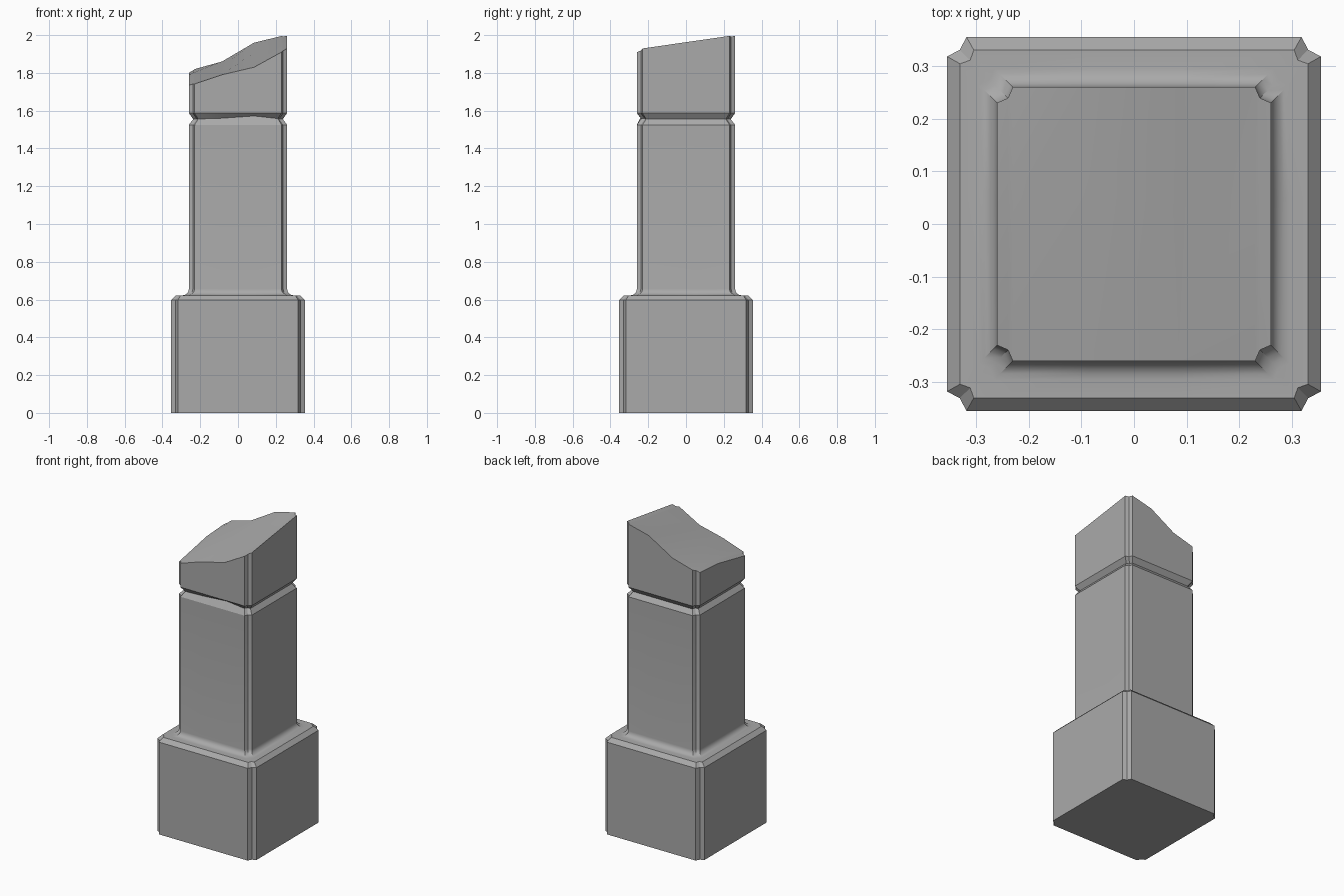
import bpy, bmesh, math

cube = bpy.data.objects.get("Cube")
if cube:
    bpy.data.objects.remove(cube)

stone = bpy.data.materials.new("grey stone")
stone.use_nodes = True
GREY = (0.4, 0.4, 0.4, 1)
stone.diffuse_color = GREY
stone.node_tree.nodes["Principled BSDF"].inputs["Base Color"].default_value = GREY


def interp(points, x):
    """Straight-line interpolation through (x, z) points."""
    for (x0, z0), (x1, z1) in zip(points, points[1:]):
        if x <= x1:
            return z0 + (z1 - z0) * (x - x0) / (x1 - x0)
    return points[-1][1]


# Broken top edge along the front and along the back
FRONT_TOP = [(-0.26, 1.73), (-0.22, 1.745), (-0.085, 1.79), (0.085, 1.83), (0.23, 1.91), (0.26, 1.925)]
BACK_TOP = [(-0.26, 1.805), (-0.22, 1.825), (-0.085, 1.86), (0.085, 1.96), (0.23, 1.995), (0.26, 2.0)]
# Crack line in the bottom of the front groove
CRACK = [(-0.24, 1.555), (-0.085, 1.56), (0.085, 1.572), (0.24, 1.555)]


def broken_top(x, y):
    t = (y + 0.26) / 0.52
    return interp(FRONT_TOP, x) * (1 - t) + interp(BACK_TOP, x) * t


def crack(x, y):
    return interp(CRACK, x) if y < 0 else 1.555


def ring(bm, r, cut, height):
    """Square ring with notched corners; two points (front, back) per column."""
    mid = r - cut / 2 - 0.006
    right = [(0.085, r), (r - cut, r), (mid, mid), (r, r - cut)]
    half = [(-x, y) for x, y in reversed(right)] + right
    outline = [(x, -y) for x, y in half] + half[::-1]
    return [bm.verts.new((x, y, height(x, y) if callable(height) else height))
            for x, y in outline]


def cap(bm, loop):
    n = len(loop)
    for i in range(n // 2 - 1):
        bm.faces.new((loop[i], loop[i + 1], loop[n - 2 - i], loop[n - 1 - i]))


# Plinth with a bevelled rim
levels = [(0.355, 0.037, 0), (0.355, 0.037, 0.597), (0.33, 0.026, 0.622)]
# Curved foot of the shaft
for i in range(6):
    a = math.radians(90 * i / 5)
    levels.append((0.295 - 0.035 * math.sin(a), 0.03, 0.657 - 0.035 * math.cos(a)))
# Shaft, groove and broken head
levels += [(0.26, 0.03, 1.525), (0.237, 0.026, crack), (0.26, 0.03, 1.587), (0.26, 0.03, broken_top)]

bm = bmesh.new()
loops = [ring(bm, *level) for level in levels]
for low, high in zip(loops, loops[1:]):
    for i in range(len(low)):
        j = (i + 1) % len(low)
        bm.faces.new((low[i], low[j], high[j], high[i]))
cap(bm, loops[-1])
cap(bm, loops[0])

# Slight hump across the low side of the break
cut = bmesh.ops.bisect_plane(bm, geom=bm.verts[:] + bm.edges[:] + bm.faces[:],
                             plane_co=(0, 0.05, 0), plane_no=(0, 1, 0))
for v in cut["geom_cut"]:
    if isinstance(v, bmesh.types.BMVert) and v.co.z > 1.7 and v.co.x < -0.15:
        v.co.z += 0.015

bmesh.ops.recalc_face_normals(bm, faces=bm.faces)
mesh = bpy.data.meshes.new("broken_pillar")
bm.to_mesh(mesh)
bm.free()
mesh.materials.append(stone)
pillar = bpy.data.objects.new("broken_pillar", mesh)
bpy.context.collection.objects.link(pillar)

bpy.ops.object.select_all(action='DESELECT')
pillar.select_set(True)
bpy.context.view_layer.objects.active = pillar
bpy.ops.object.shade_smooth_by_angle(angle=math.radians(25))
